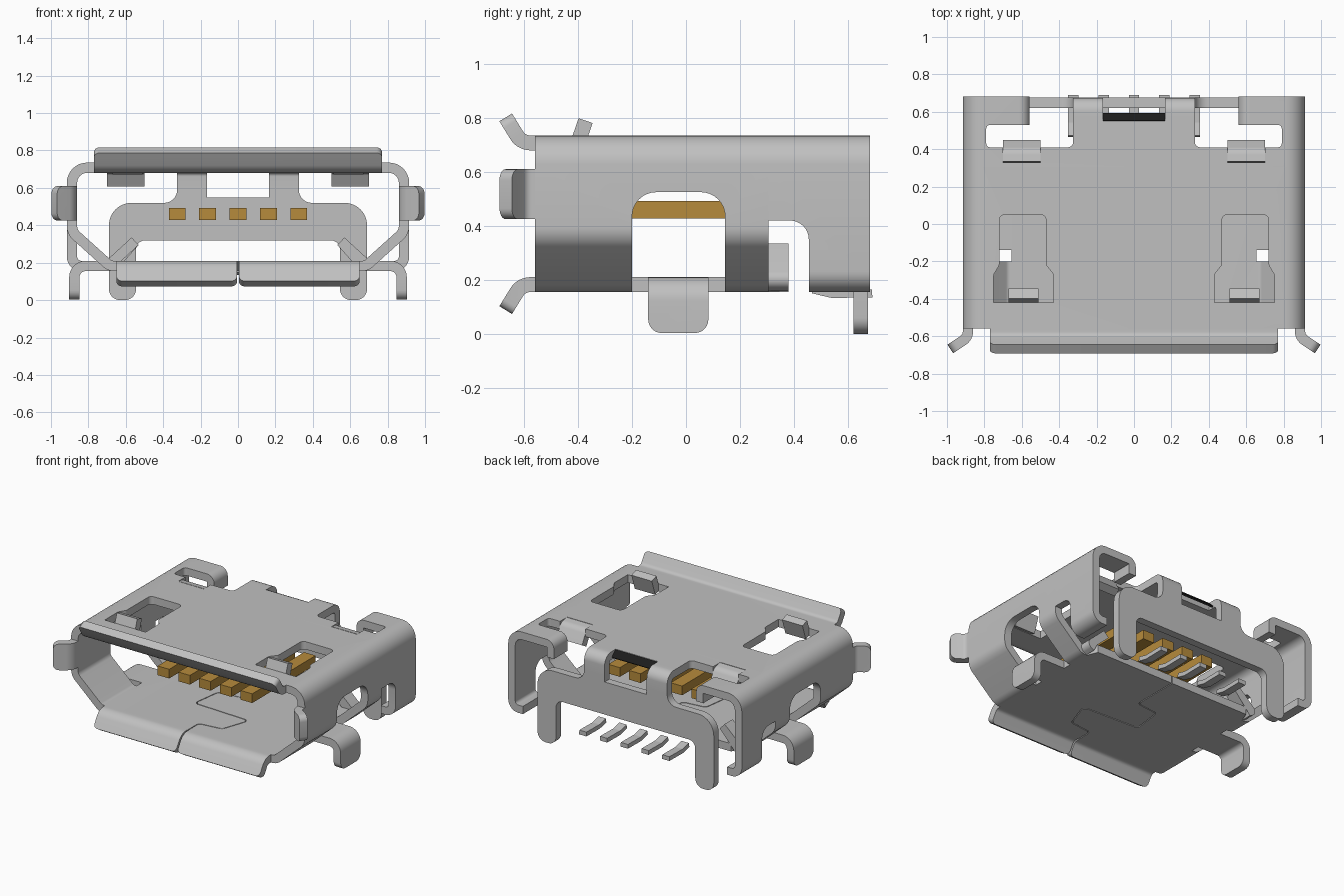
import bpy, bmesh, math
from mathutils import Vector

if "Cube" in bpy.data.objects:
    bpy.data.objects.remove(bpy.data.objects["Cube"])

T = 0.055  # sheet metal thickness


def material(name, rgb):
    m = bpy.data.materials.new(name)
    m.diffuse_color = (*rgb, 1)
    m.use_nodes = True
    m.node_tree.nodes["Principled BSDF"].inputs["Base Color"].default_value = m.diffuse_color
    return m


STEEL = material("steel grey", (0.53, 0.53, 0.53))
GOLD = material("contact gold", (0.47, 0.26, 0.045))
BLACK = material("dark insulator", (0.012, 0.012, 0.012))


def rounded(pts, closed):
    """Replace each (a, b, r) corner by an arc of radius r."""
    out = []
    n = len(pts)
    for i, p in enumerate(pts):
        c = Vector(p[:2])
        if len(p) < 3 or (not closed and i in (0, n - 1)):
            out.append(c)
            continue
        u = (Vector(pts[i - 1][:2]) - c).normalized()
        v = (Vector(pts[(i + 1) % n][:2]) - c).normalized()
        half = u.angle(v) / 2
        mid = c + (u + v).normalized() * (p[2] / math.sin(half))
        a = c + u * (p[2] / math.tan(half)) - mid
        b = c + v * (p[2] / math.tan(half)) - mid
        turn = a.angle_signed(b)
        for k in range(9):
            t = -turn * k / 8
            out.append(mid + Vector((a.x * math.cos(t) - a.y * math.sin(t),
                                     a.x * math.sin(t) + a.y * math.cos(t))))
    return out


def apply(ob, kind, **kw):
    m = ob.modifiers.new(kind, kind)
    for k, v in kw.items():
        setattr(m, k, v)
    bpy.context.view_layer.objects.active = ob
    bpy.ops.object.modifier_apply(modifier=m.name)


def prism(name, pts, axis, lo, hi, mat=STEEL, mirror=False, cuts=(), tip=None, r=0):
    """Extrude a 2D outline along an axis, cut it, mirror it, smooth it."""
    place = {"x": lambda p, h: (h, p[0], p[1]),
             "y": lambda p, h: (p[0], h, p[1]),
             "z": lambda p, h: (p[0], p[1], h)}[axis]
    bm = bmesh.new()
    rings = [[bm.verts.new(place(p, h)) for p in pts] for h in (lo, hi)]
    n = len(pts)
    bm.faces.new(rings[0])
    bm.faces.new(rings[1])
    for i in range(n):
        j = (i + 1) % n
        bm.faces.new((rings[0][i], rings[0][j], rings[1][j], rings[1][i]))
    if r:
        edges = [bm.edges.get((ring[tip], ring[tip + 1])) for ring in rings]
        bmesh.ops.bevel(bm, geom=edges, offset=r, segments=6, profile=0.5, affect='EDGES')
    bmesh.ops.recalc_face_normals(bm, faces=bm.faces)
    me = bpy.data.meshes.new(name)
    bm.to_mesh(me)
    bm.free()
    me.materials.append(mat)
    ob = bpy.data.objects.new(name, me)
    bpy.context.collection.objects.link(ob)
    for c in cuts:
        apply(ob, 'BOOLEAN', object=c, operation='DIFFERENCE', solver='EXACT')
        bpy.data.objects.remove(c)
    if mirror:
        apply(ob, 'MIRROR')
    bpy.ops.object.select_all(action='DESELECT')
    ob.select_set(True)
    bpy.context.view_layer.objects.active = ob
    bpy.ops.object.shade_smooth_by_angle(angle=math.radians(32))
    return ob


def strip(name, path, axis, lo, hi, t=T, r=0, **kw):
    """Bent sheet: thicken a centre-line path, then extrude its width."""
    c = rounded(path, False)
    left, right = [], []
    for i, p in enumerate(c):
        d0 = (p - c[i - 1]).normalized() if i else (c[1] - p).normalized()
        d1 = (c[i + 1] - p).normalized() if i < len(c) - 1 else d0
        d = (d0 + d1).normalized()
        off = Vector((-d.y, d.x)) * (t / 2 / max(d.dot(d0), 0.4))
        left.append(p + off)
        right.append(p - off)
    return prism(name, left + right[::-1], axis, lo, hi, tip=len(c) - 1, r=r, **kw)


def cutter(pts, axis, lo, hi):
    ob = prism("cutter", rounded(pts, True), axis, lo, hi)
    ob.hide_render = True
    return ob


# front shell: roof, side walls and sloped lower walls
strip("front_shell",
      [(0, .7075), (.8875, .7075, .08), (.8875, .365, .07), (.685, .1825, .06), (.45, .1825)],
      "y", -.56, .305, mirror=True, cuts=[
          cutter([(-.2, .1), (.145, .1), (.145, .525, .09), (-.2, .525, .09)], "x", .655, 1.1),
          cutter([(.47, .05, .03), (.72, .05, .03), (.72, -.22, .03), (.75, -.27, .03),
                  (.75, -.42), (.43, -.42), (.43, -.27, .03), (.47, -.22, .03)], "z", .6, .8)])

# rear shell: roof with notches, vertical walls curling in at the bottom
strip("rear_shell",
      [(0, .7075), (.8875, .7075, .08), (.8875, .1825, .05), (.80, .1825)],
      "y", .305, .682, mirror=True, cuts=[
          cutter([(.2, .1), (.455, .1), (.455, .42, .07), (.2, .42)], "x", .6, 1.1),
          cutter([(-.1, .55), (.165, .55), (.165, .58), (.325, .58), (.325, .41, .03),
                  (.5, .41), (.5, .33), (.7, .33), (.7, .41), (.79, .41, .02),
                  (.79, .53, .02), (.62, .53), (.62, .8), (-.1, .8)], "z", .6, .8)])

# curled ends of the rear straps
strip("rear_strap_curl", [(.62, .7075), (.585, .7075, .03), (.585, .61)], "y", .53, .682,
      mirror=True)

# roof tabs bent down at the rear slots
strip("rear_roof_tab", [(.33, .7075), (.38, .70, .03), (.425, .62)], "x", .5, .7, mirror=True)

# floor with interlocking seam
seam = strip("cutter", [(0, -.7), (0, -.44, .03), (.17, -.42, .03), (.24, -.22, .03),
                        (-.2, -.2, .03), (-.17, .02, .03), (0, .04, .03), (0, .5)],
             "z", 0, .4, t=.006)
seam.hide_render = True
prism("floor_plate", [(-.45, -.56), (.45, -.56), (.45, .305), (.65, .305), (.62, .38),
                      (-.62, .38), (-.65, .305), (-.45, .305)], "z", .155, .21, cuts=[seam])

# flared mouth: roof lip, split floor lip, side ears
strip("roof_lip", [(-.56, .7075), (-.61, .7075, .06), (-.668, .802)], "x", -.77, .77, r=.03)
strip("floor_lip", [(-.56, .1825), (-.61, .1825, .06), (-.668, .088)], "x", .005, .65,
      mirror=True, r=.03)
strip("side_ear", [(.8875, -.56), (.8875, -.605, .06), (.982, -.668)], "z", .425, .61,
      mirror=True, r=.04)

# small latch tabs rising from the roof windows
strip("latch_tab", [(-.41, .68), (-.372, .79)], "x", .51, .67, mirror=True)

# side mounting legs
strip("side_leg", [(.64, .1825), (.875, .1825, .06), (.875, .003)], "y", -.14, .083,
      mirror=True, r=.05)

# slanted flaps at the rear corners of the floor
strip("floor_flap", [(.64, .1825), (.675, .20, .01), (.55, .315)], "y", .29, .38, mirror=True)

# rear plate with two legs, hung from the roof by two necks
prism("rear_plate", rounded([(0, .55), (.165, .55), (.165, .60), (.325, .60), (.325, .52, .07),
                             (.69, .52, .12), (.69, 0, .06), (.545, 0, .06), (.545, .32, .05),
                             (0, .32)], True), "y", .62, .675, mirror=True)
strip("rear_neck", [(.58, .7075), (.6475, .7075, .045), (.6475, .59)], "x", .165, .325,
      mirror=True)

# dark insulator edge in the roof notch
strip("insulator_edge", [(.55, .73), (.59, .69)], "x", -.165, .165, t=.012, mat=BLACK)

# five contacts and their solder leads
for i in range(5):
    x = (i - 2) * .1625
    strip(f"contact_{i + 1}", [(-.37, .46), (.34, .46)], "x", x - .045, x + .045,
          t=.065, mat=GOLD)
    strip(f"solder_lead_{i + 1}", [(.47, .165), (.54, .148, .05), (.69, .15)],
          "x", x - .028, x + .028, t=.03)
